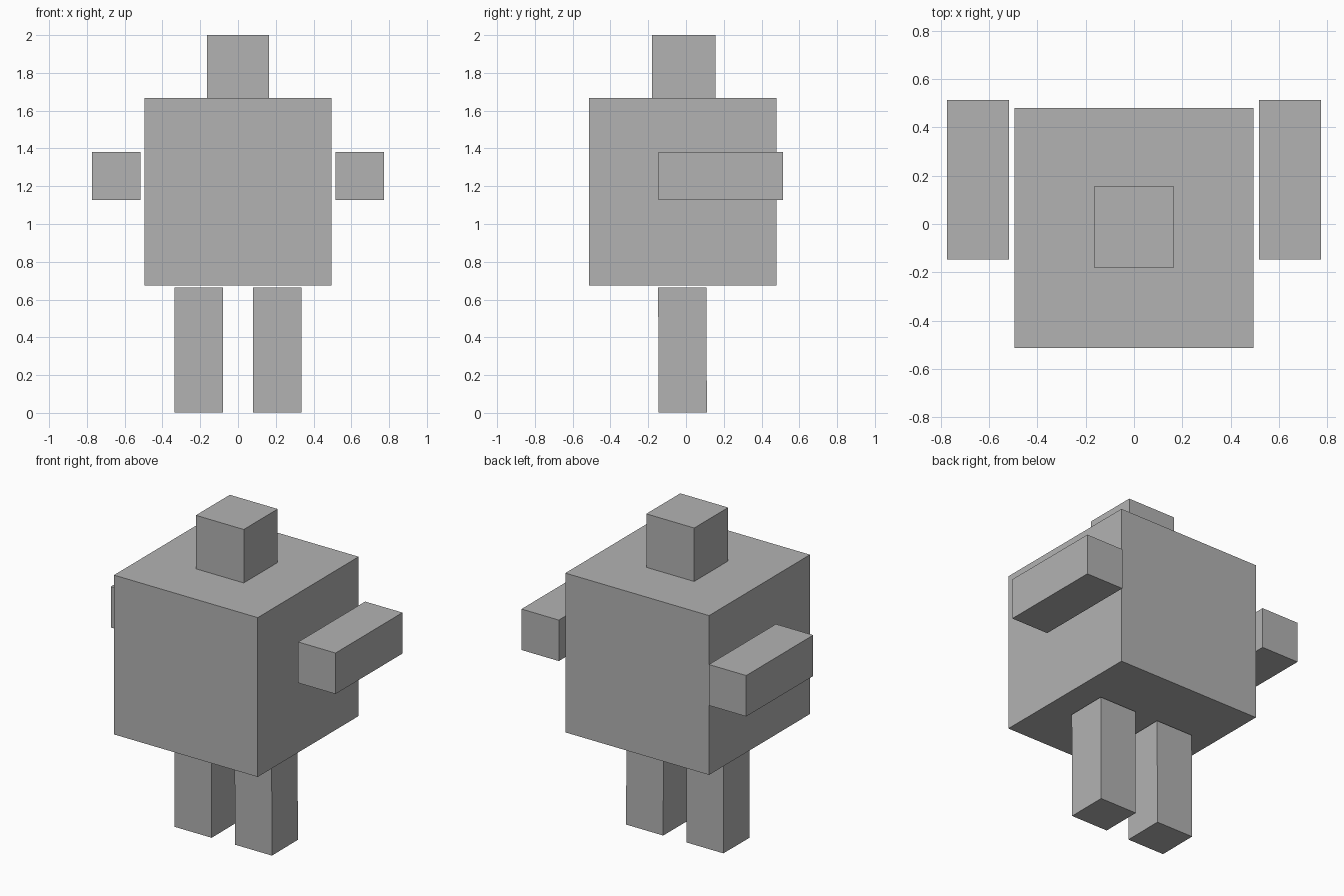
import bpy
import math
from mathutils import Vector

default_cube = bpy.data.objects.get("Cube")
if default_cube:
    bpy.data.objects.remove(default_cube, do_unlink=True)

# Single plain grey
GREY = (0.45, 0.45, 0.45, 1.0)
grey = bpy.data.materials.new("plain_grey")
grey.use_nodes = True
grey.diffuse_color = GREY
grey.node_tree.nodes["Principled BSDF"].inputs["Base Color"].default_value = GREY


def block(name, low, high, tilt=0.0):
    """Box between two opposite corners, tilted about x by some degrees."""
    low, high = Vector(low), Vector(high)
    bpy.ops.mesh.primitive_cube_add(size=1, location=(low + high) / 2)
    obj = bpy.context.object
    obj.name = name
    obj.scale = high - low
    obj.rotation_euler.x = math.radians(tilt)
    obj.data.materials.append(grey)
    return obj


# Torso and head
block("torso", (-0.495, -0.513, 0.675), (0.495, 0.48, 1.667))
block("head", (-0.165, -0.179, 1.667), (0.165, 0.155, 2.0))

# Arms reach backwards, legs stand just below the torso
for side, sign in (("left", 1), ("right", -1)):
    inner, outer = sorted((sign * 0.517, sign * 0.774))
    block(side + "_arm", (inner, -0.146, 1.126), (outer, 0.513, 1.381))
    inner, outer = sorted((sign * 0.08, sign * 0.335))
    block(side + "_leg", (inner, -0.146, 0.002), (outer, 0.109, 0.664), tilt=0.3)
